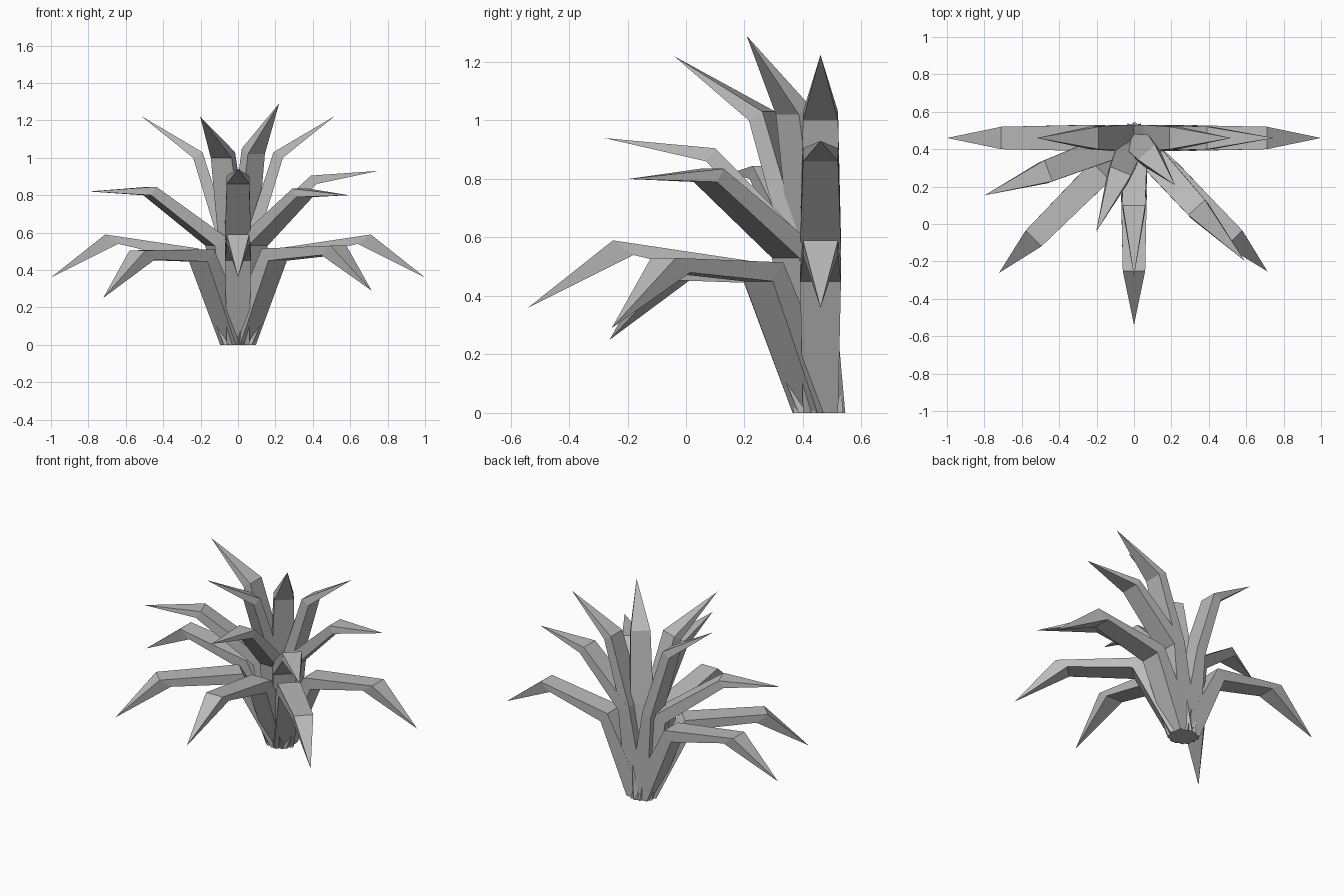
import bpy
import bmesh
from math import sin, cos, radians

cube = bpy.data.objects.get("Cube")
if cube:
    bpy.data.objects.remove(cube, do_unlink=True)

ROOT_Y = 0.46

grey = bpy.data.materials.new("plain grey")
grey.use_nodes = True
grey.diffuse_color = (0.5, 0.5, 0.5, 1)
bsdf = next(n for n in grey.node_tree.nodes if n.type == 'BSDF_PRINCIPLED')
bsdf.inputs["Base Color"].default_value = (0.5, 0.5, 0.5, 1)

# Each tier: thickness offsets (radius, height) at the knee and at the bend
TIERS = {
    "low": ((-0.05, 0.065), (-0.07, -0.05)),
    "middle": ((-0.06, 0.05), (0.03, -0.045)),
    "upper": ((-0.06, 0.03), (0.05, -0.03)),
}


def leaf(name, tier, heading, knee, bend, tip):
    """Box-section leaf: base, knee, bend, pointed tip, turned to its heading."""
    s, c = sin(radians(heading)), cos(radians(heading))
    knee_off, bend_off = TIERS[tier]
    # stations: inner/top point, outer/under point, half width
    stations = [
        ((-0.06, 0), (0.075, 0), 0.06),
        ((knee[0] + knee_off[0], knee[1] + knee_off[1]), knee, 0.07),
        (bend, (bend[0] + bend_off[0], bend[1] + bend_off[1]), 0.06),
    ]
    bm = bmesh.new()

    def vert(point, side):
        r, z = point
        return bm.verts.new((r * s + side * c, ROOT_Y - r * c + side * s, z))

    rings = [[vert(top, -w), vert(top, w), vert(under, w), vert(under, -w)]
             for top, under, w in stations]
    bm.faces.new(rings[0])
    for a, b in zip(rings, rings[1:]):
        for i in range(4):
            j = (i + 1) % 4
            bm.faces.new((a[i], a[j], b[j], b[i]))
    end = vert(tip, 0)
    for i in range(4):
        bm.faces.new((rings[-1][i], rings[-1][(i + 1) % 4], end))
    bmesh.ops.recalc_face_normals(bm, faces=bm.faces[:])
    mesh = bpy.data.meshes.new(name)
    bm.to_mesh(mesh)
    bm.free()
    mesh.materials.append(grey)
    bpy.context.collection.objects.link(bpy.data.objects.new(name, mesh))


# Low drooping leaves
for label, heading in (("right", -90), ("front", 0), ("left", 90)):
    leaf("low_leaf_" + label, "low", heading, (0.26, 0.45), (0.71, 0.59), (1, 0.36))
leaf("low_leaf_front_right", "low", -45, (0.3, 0.445), (0.76, 0.505), (1.02, 0.25))
leaf("low_leaf_front_left", "low", 45, (0.3, 0.45), (0.76, 0.53), (1.01, 0.29))

# Middle leaves levelling off at the tip
leaf("middle_leaf_front", "middle", 0, (0.13, 0.56), (0.36, 0.905), (0.74, 0.94))
leaf("middle_leaf_left", "middle", 90, (0.13, 0.56), (0.39, 0.905), (0.75, 0.93))
leaf("middle_leaf_right", "middle", -69, (0.16, 0.53), (0.49, 0.845), (0.855, 0.82))
leaf("middle_leaf_front_left", "middle", 42, (0.16, 0.53), (0.5, 0.835), (0.885, 0.8))

# Upper leaves rising to a point
for label, heading in (("right", -90), ("left", 90)):
    leaf("upper_leaf_" + label, "upper", heading, (0.11, 0.57), (0.19, 1.03), (0.52, 1.225))
leaf("upper_leaf_front_right", "upper", -22, (0.11, 0.57), (0.19, 1.03), (0.54, 1.22))
leaf("upper_leaf_front_left", "upper", 41, (0.08, 0.57), (0.1, 1.05), (0.335, 1.29))
